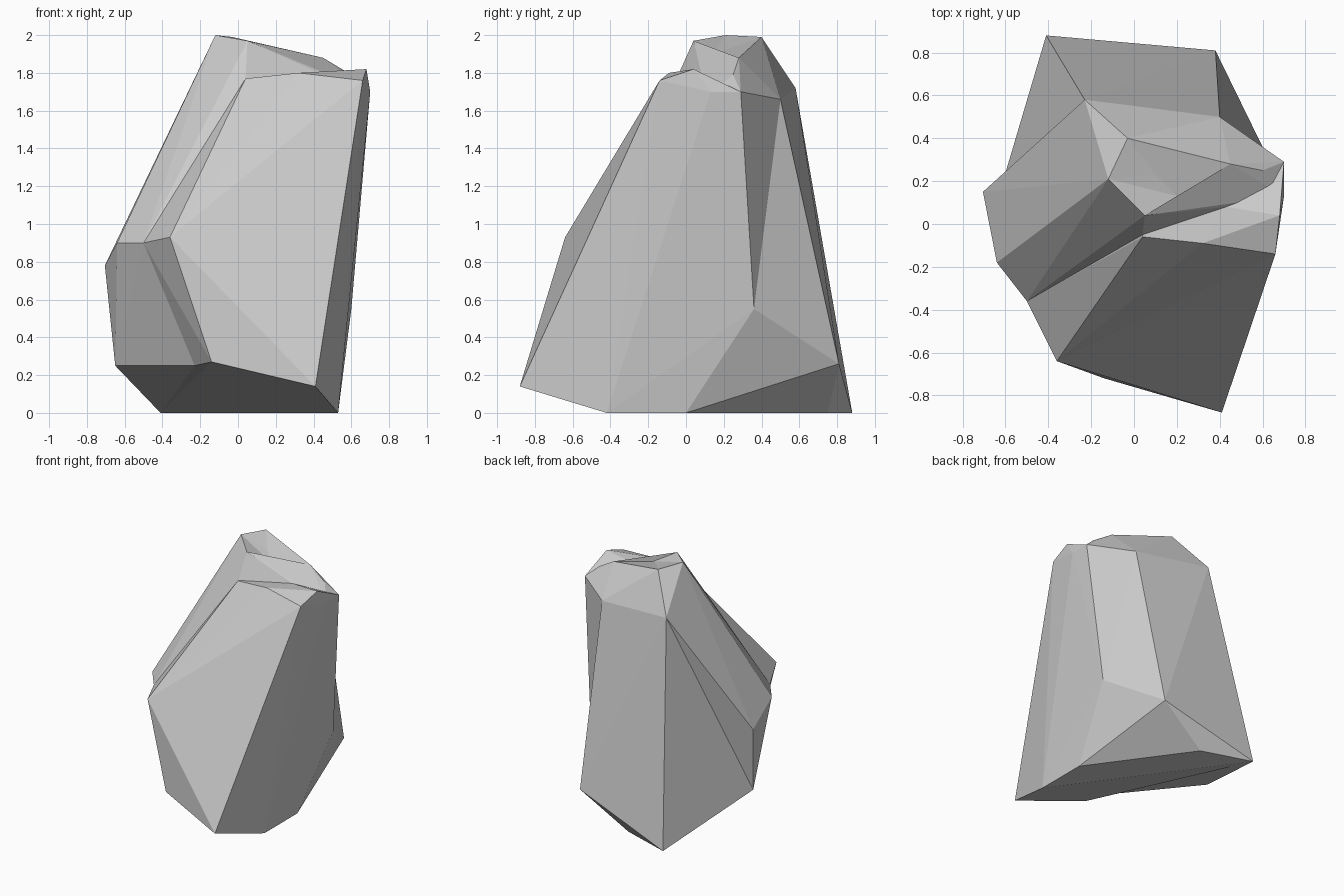
import bpy, bmesh

if "Cube" in bpy.data.objects:
    bpy.data.objects.remove(bpy.data.objects["Cube"])

# Corners shared by the two convex halves
crease = [(-.23, -.45, .25), (-.50, -.36, .90), (.04, -.05, 1.77)]
right_side = [(-.41, .88, 0), (.53, 0, 0), (.60, .36, .55), (.70, .29, 1.70),
              (.70, .13, 1.70), (.43, .08, 1.80)]
back_right = [(.40, .50, 1.66), (.38, .81, .26)]
left_side = [(-.65, .07, .25), (-.705, .15, .78), (-.23, .58, 1.72)]
summit = [(-.12, .21, 2.0), (-.03, .40, 1.99), (.05, .04, 1.97), (.45, .28, 1.88)]


def hull(name, points):
    """Faceted convex stone from its corner points."""
    bm = bmesh.new()
    for p in points:
        bm.verts.new(p)
    res = bmesh.ops.convex_hull(bm, input=bm.verts[:])
    loose = {g for g in res["geom_interior"] + res["geom_unused"]
             if isinstance(g, bmesh.types.BMVert)}
    bmesh.ops.delete(bm, geom=list(loose), context='VERTS')
    bmesh.ops.recalc_face_normals(bm, faces=bm.faces[:])
    mesh = bpy.data.meshes.new(name)
    bm.to_mesh(mesh)
    bm.free()
    obj = bpy.data.objects.new(name, mesh)
    bpy.context.collection.objects.link(obj)
    return obj


def combine(target, other, operation):
    """Apply a boolean and discard the helper."""
    mod = target.modifiers.new("combine", 'BOOLEAN')
    mod.operation = operation
    mod.solver = 'EXACT'
    mod.object = other
    bpy.context.view_layer.objects.active = target
    bpy.ops.object.modifier_apply(modifier=mod.name)
    bpy.data.objects.remove(other)


# Tall back and left half with the summit
rock = hull("rock", crease + right_side + back_right + left_side + summit + [
    (-.01, .75, 0), (-.64, -.18, .90), (.60, .25, 1.79)])

# Lower front half ending in a ledge below the summit
front = hull("front_slab", crease + right_side + [
    (.53, -.42, 0), (.41, -.88, .14), (-.14, -.72, .27), (-.36, -.64, .93),
    (.04, -.06, 1.77), (.32, -.09, 1.80), (.66, -.14, 1.76), (.68, .04, 1.82)])
combine(rock, front, 'UNION')

# Shallow creases down the back right and back left corners
notch = hull("notch", back_right + right_side[2:4] + [(1.0, .90, 1.0)])
combine(rock, notch, 'DIFFERENCE')
notch = hull("notch", left_side + right_side[:1] + [(-1.1, .90, .8)])
combine(rock, notch, 'DIFFERENCE')

# Small dip in the summit
dip = hull("dip", summit + [(.10, .23, 1.93), (.20, .13, 1.89), (.15, .2, 2.4)])
combine(rock, dip, 'DIFFERENCE')
